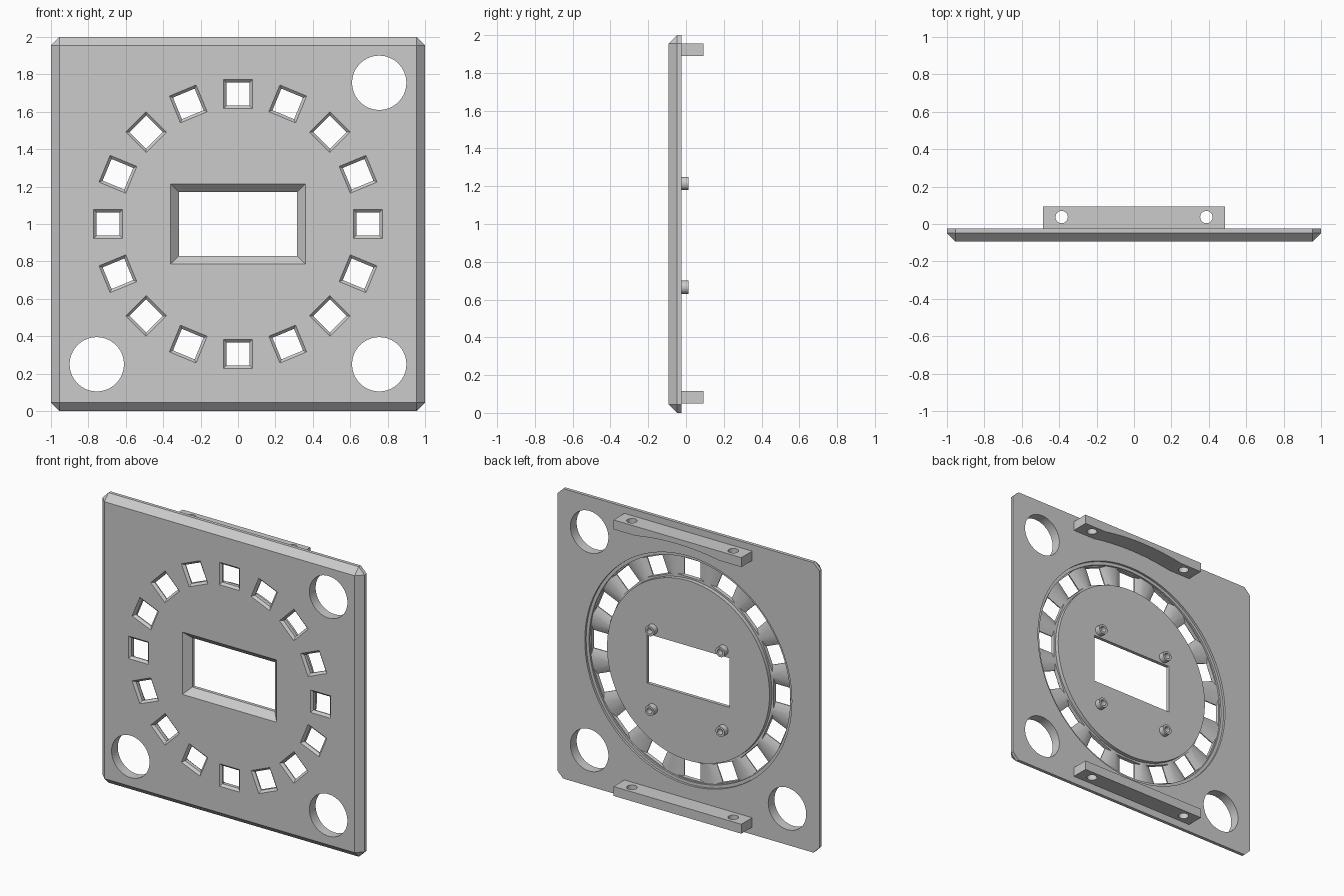
import bpy, bmesh, math
from mathutils import Matrix

if "Cube" in bpy.data.objects:
    bpy.data.objects.remove(bpy.data.objects["Cube"])

FRONT, BACK, MID = -0.093, -0.025, 1.0   # plate faces and centre height

grey = bpy.data.materials.new("light_grey")
grey.diffuse_color = (0.6, 0.6, 0.6, 1)
grey.use_nodes = True
grey.node_tree.nodes["Principled BSDF"].inputs["Base Color"].default_value = grey.diffuse_color


def loft(name, rings, closed=False):
    """Skin equal-length point rings; cap the ends unless closed."""
    bm = bmesh.new()
    vs = [[bm.verts.new(p) for p in r] for r in rings]
    n = len(rings[0])
    for k in range(len(vs) if closed else len(vs) - 1):
        a, b = vs[k], vs[(k + 1) % len(vs)]
        for i in range(n):
            j = (i + 1) % n
            bm.faces.new((a[i], a[j], b[j], b[i]))
    if not closed:
        bm.faces.new(vs[0])
        bm.faces.new(vs[-1])
    bmesh.ops.recalc_face_normals(bm, faces=bm.faces)
    me = bpy.data.meshes.new(name)
    bm.to_mesh(me)
    bm.free()
    me.materials.append(grey)
    ob = bpy.data.objects.new(name, me)
    bpy.context.collection.objects.link(ob)
    return ob


def rect(y, w, h, x=0, z=MID):
    return [(x - w / 2, y, z - h / 2), (x + w / 2, y, z - h / 2),
            (x + w / 2, y, z + h / 2), (x - w / 2, y, z + h / 2)]


def circle(y, r, x=0, z=MID, n=64):
    return [(x + r * math.cos(2 * math.pi * i / n), y,
             z + r * math.sin(2 * math.pi * i / n)) for i in range(n)]


def upright(z, r, x, y, n=32):
    return [(x + r * math.cos(2 * math.pi * i / n),
             y + r * math.sin(2 * math.pi * i / n), z) for i in range(n)]


def tube(name, y0, y1, r0, r1, x=0, z=MID, n=64):
    return loft(name, [circle(y0, r1, x, z, n), circle(y1, r1, x, z, n),
                       circle(y1, r0, x, z, n), circle(y0, r0, x, z, n)], True)


def cut(ob, cutters):
    """Subtract the cutters, bake the result and drop the cutters."""
    for c in cutters:
        m = ob.modifiers.new("cut", "BOOLEAN")
        m.operation, m.solver, m.object = "DIFFERENCE", "EXACT", c
    bpy.context.view_layer.update()
    deps = bpy.context.evaluated_depsgraph_get()
    me = bpy.data.meshes.new_from_object(ob.evaluated_get(deps))
    ob.modifiers.clear()
    ob.data = me
    for c in cutters:
        bpy.data.objects.remove(c)


# Panel with clipped corners and a front chamfer
C = 0.045


def octagon(y):
    pts = []
    for sx, sz in ((1, 1), (-1, 1), (-1, -1), (1, -1)):
        pair = [(sx, y, MID + sz * (1 - C)), (sx * (1 - C), y, MID + sz)]
        pts += pair if sx * sz > 0 else pair[::-1]
    return pts


bm = bmesh.new()
for p in octagon(BACK) + octagon(FRONT + C) + rect(FRONT, 2 - 2 * C, 2 - 2 * C):
    bm.verts.new(p)
bmesh.ops.convex_hull(bm, input=bm.verts)
bmesh.ops.dissolve_limit(bm, angle_limit=0.01, verts=bm.verts, edges=bm.edges)
bmesh.ops.recalc_face_normals(bm, faces=bm.faces)
me = bpy.data.meshes.new("panel")
bm.to_mesh(me)
bm.free()
me.materials.append(grey)
panel = bpy.data.objects.new("panel", me)
bpy.context.collection.objects.link(panel)

# Rear ring groove with a shallow outer ledge
cutters = [tube("ledge_cut", BACK - 0.015, 0.05, 0.70, 0.79, n=96),
           tube("groove_cut", BACK - 0.027, 0.06, 0.62, 0.768, n=96)]

# Three large round corner holes
for x, z in ((-0.755, 0.25), (0.755, 0.25), (0.755, 1.755)):
    cutters.append(loft("corner_hole_cut", [circle(-0.2, 0.145, x, z), circle(0.1, 0.145, x, z)]))

# Chamfered display opening
cutters.append(loft("display_cut", [
    rect(FRONT - 0.01, 0.74, 0.45), rect(FRONT + C, 0.63, 0.34), rect(0.1, 0.63, 0.34)]))

# Sixteen square windows: front chamfer, short neck, sideways flare at the rear
for i in range(16):
    w = loft("window_cut", [
        rect(FRONT - 0.01, 0.175, 0.175, 0, 0.695), rect(FRONT + 0.015, 0.125, 0.125, 0, 0.695),
        rect(FRONT + 0.022, 0.125, 0.125, 0, 0.695), rect(-0.045, 0.24, 0.128, 0, 0.695)])
    w.data.transform(Matrix.Translation((0, 0, MID)) @ Matrix.Rotation(i * math.pi / 8, 4, "Y"))
    cutters.append(w)
cut(panel, cutters)
parts = [panel]

# Mounting bars with vertical screw holes
for name, z in (("top_bar", 1.922), ("bottom_bar", 0.083)):
    bar = loft(name, [rect(BACK - 0.003, 0.975, 0.065, 0, z), rect(0.093, 0.975, 0.065, 0, z)])
    holes = [loft("screw_cut", [upright(z - 0.1, 0.033, x, 0.037), upright(z + 0.1, 0.033, x, 0.037)])
             for x in (-0.387, 0.387)]
    if name == "top_bar":   # shallow arched underside
        holes.append(loft("arch_cut", [circle(BACK - 0.001, 1.8, 0, 0.118, 192),
                                       circle(0.2, 1.8, 0, 0.118, 192)]))
    cut(bar, holes)
    parts.append(bar)

# Four hollow standoffs around the display
for x in (-0.27, 0.27):
    for z in (0.665, 1.215):
        parts.append(tube("standoff", BACK - 0.003, 0.014, 0.02, 0.035, x, z, 24))

for ob in parts:
    bpy.ops.object.select_all(action="DESELECT")
    ob.select_set(True)
    bpy.context.view_layer.objects.active = ob
    bpy.ops.object.shade_smooth_by_angle(angle=math.radians(25))
